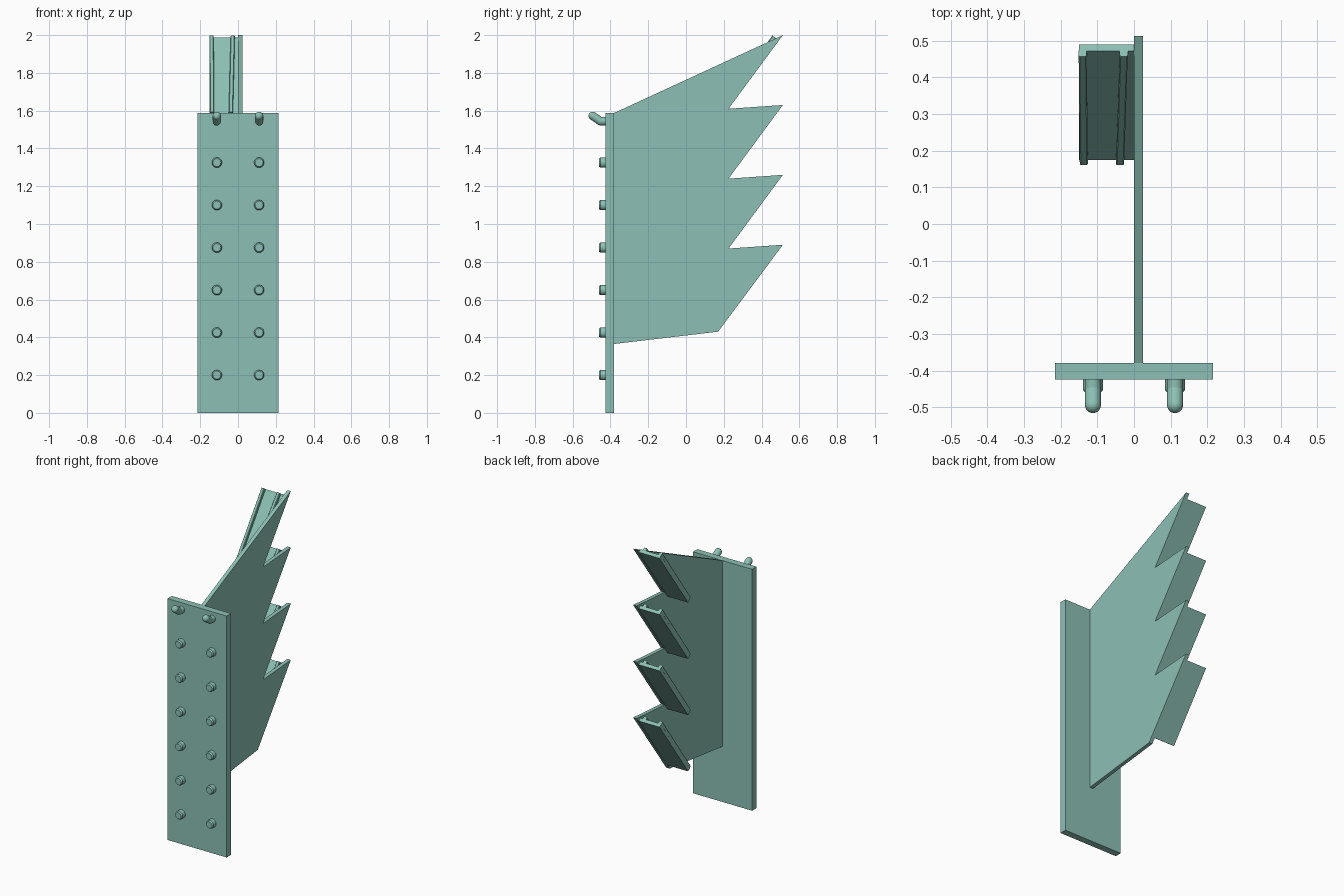
import bpy, bmesh
from mathutils import Vector, Matrix

if "Cube" in bpy.data.objects:
    bpy.data.objects.remove(bpy.data.objects["Cube"])

paint = bpy.data.materials.new("sage_paint")
paint.diffuse_color = (.265, .53, .46, 1)
paint.use_nodes = True
paint.node_tree.nodes["Principled BSDF"].inputs["Base Color"].default_value = paint.diffuse_color


def finish(name, bm, smooth=False):
    bmesh.ops.recalc_face_normals(bm, faces=bm.faces[:])
    me = bpy.data.meshes.new(name)
    bm.to_mesh(me)
    bm.free()
    me.materials.append(paint)
    ob = bpy.data.objects.new(name, me)
    bpy.context.collection.objects.link(ob)
    if smooth:
        bpy.ops.object.select_all(action='DESELECT')
        ob.select_set(True)
        bpy.context.view_layer.objects.active = ob
        bpy.ops.object.shade_smooth_by_angle()
    return ob


def add_prism(bm, start, end):
    """Closed prism between two matching outlines."""
    a = [bm.verts.new(p) for p in start]
    b = [bm.verts.new(p) for p in end]
    bm.faces.new(a)
    bm.faces.new(b[::-1])
    for i in range(len(a)):
        j = (i + 1) % len(a)
        bm.faces.new((a[i], b[i], b[j], a[j]))


def extrude_yz(name, profile, x0, x1):
    bm = bmesh.new()
    add_prism(bm, [(x0, y, z) for y, z in profile], [(x1, y, z) for y, z in profile])
    return finish(name, bm)


def add_rod(bm, a, b, r0, r1=None, sides=24):
    a, b = Vector(a), Vector(b)
    d = b - a
    m = Matrix.Translation((a + b) / 2) @ d.to_track_quat('Z', 'Y').to_matrix().to_4x4()
    bmesh.ops.create_cone(bm, cap_ends=True, segments=sides, radius1=r0,
                          radius2=r0 if r1 is None else r1, depth=d.length, matrix=m)


def add_ball(bm, c, r):
    bmesh.ops.create_uvsphere(bm, u_segments=20, v_segments=12, radius=r,
                              matrix=Matrix.Translation(c))


# Mounting plate
extrude_yz("back_plate", [(-.425, 0), (-.38, 0), (-.38, 1.588), (-.425, 1.588)], -.215, .215)

# Saw-toothed side panel
tips = [.89, 1.26, 1.63, 2.0]
profile = [(-.38, .365), (.17, .43)]
for i, z in enumerate(tips):
    profile.append((.513, z))
    if i < 3:
        profile.append((.225, z - .02))
profile.append((-.38, 1.588))
extrude_yz("side_panel", profile, 0, .025)

# Slanted trays with two slightly converging ribs
along = Vector((0, .285, .388)).normalized()
inward = Vector((0, -along.z, along.y))
rib = [(-.011, .02), (-.011, .036), (-.008, .0395), (.008, .0395), (.011, .036), (.011, .02)]
for i, z in enumerate(tips):
    top = Vector((0, .492, z - .027)) + inward * .003
    low = top - along * .502
    corners = [low, top, top + inward * .022, low + inward * .022]
    extrude_yz(f"tray_{i + 1}", [(c.y, c.z) for c in corners], -.15, 0)
    bm = bmesh.new()
    for x_low, x_top in ((-.137, -.14), (-.038, -.028)):
        add_prism(bm, [low + inward * h + Vector((x_low + dx, 0, 0)) for dx, h in rib],
                  [top + inward * h + Vector((x_top + dx, 0, 0)) for dx, h in rib])
    finish(f"tray_ribs_{i + 1}", bm)

# Pegboard pegs and top hooks
for x, side in ((-.112, "left"), (.112, "right")):
    for i in range(6):
        z = .2 + i * .225
        bm = bmesh.new()
        add_rod(bm, (x, -.42, z), (x, -.453, z), .027)
        add_rod(bm, (x, -.453, z), (x, -.461, z), .027, .021)
        finish(f"peg_{side}_{i + 1}", bm, True)
    bm = bmesh.new()
    elbow, end = (x, -.453, 1.544), (x, -.494, 1.572)
    add_rod(bm, (x, -.42, 1.544), elbow, .022)
    add_ball(bm, elbow, .022)
    add_rod(bm, elbow, end, .022)
    add_ball(bm, end, .022)
    finish(f"hook_{side}", bm, True)
